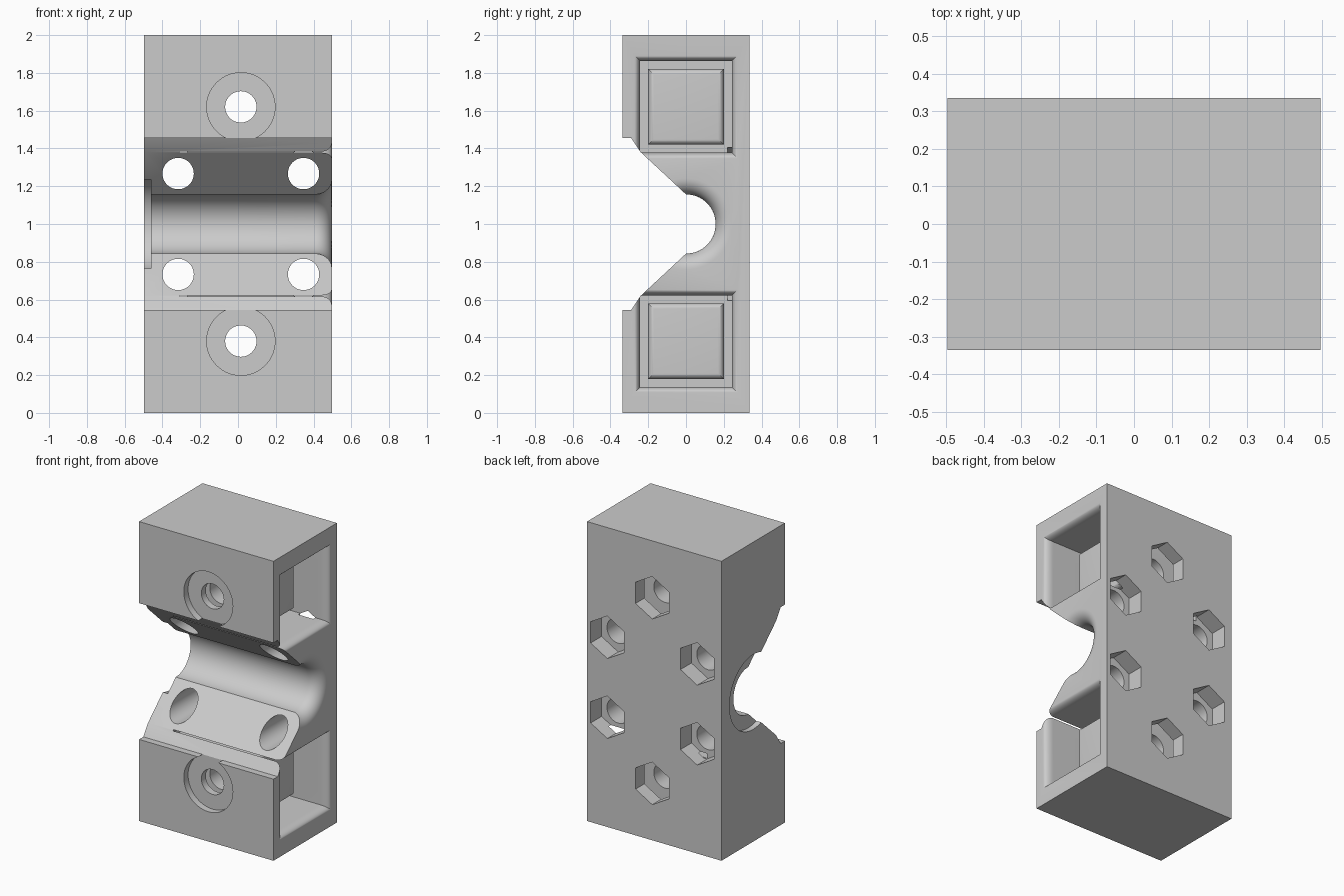
import bpy, bmesh
from math import sin, cos, pi, sqrt

cube = bpy.data.objects.get("Cube")
if cube:
    bpy.data.objects.remove(cube, do_unlink=True)

HALF_X, HALF_Y = 0.4965, 0.335
MID_X = 0.015

grey = bpy.data.materials.new("plain_grey")
grey.use_nodes = True
grey.diffuse_color = (0.6, 0.6, 0.6, 1)
grey.node_tree.nodes["Principled BSDF"].inputs["Base Color"].default_value = (0.6, 0.6, 0.6, 1)


def loft(name, rings):
    """Closed solid through a list of equal-length point rings."""
    bm = bmesh.new()
    loops = [[bm.verts.new(p) for p in ring] for ring in rings]
    n = len(loops[0])
    for a, b in zip(loops, loops[1:]):
        for i in range(n):
            j = (i + 1) % n
            bm.faces.new((a[i], a[j], b[j], b[i]))
    bm.faces.new(loops[0])
    bm.faces.new(loops[-1])
    bmesh.ops.recalc_face_normals(bm, faces=bm.faces)
    mesh = bpy.data.meshes.new(name)
    bm.to_mesh(mesh)
    bm.free()
    mesh.materials.append(grey)
    obj = bpy.data.objects.new(name, mesh)
    bpy.context.collection.objects.link(obj)
    return obj


def turned(name, axis, centre, sections, sides=64, phase=0.0):
    """Solid along x or y from (position, radius) sections."""
    u, z = centre
    rings = []
    for t, r in sections:
        ring = []
        for i in range(sides):
            a = phase + 2 * pi * i / sides
            p, q = u + r * cos(a), z + r * sin(a)
            ring.append((t, p, q) if axis == "x" else (p, t, q))
        rings.append(ring)
    return loft(name, rings)


def flare(radius, out, depth, steps=10):
    """Sections of a rounded mouth opening at the +x face."""
    pts = []
    for i in range(steps + 1):
        a = pi / 2 * i / steps
        pts.append((HALF_X - depth + depth * sin(a), radius + out * (1 - cos(a))))
    return pts + [(HALF_X + 0.05, radius + out)]


def combine(target, tool, operation="DIFFERENCE"):
    mod = target.modifiers.new("combine", "BOOLEAN")
    mod.operation = operation
    mod.solver = "EXACT"
    mod.object = tool
    bpy.context.view_layer.objects.active = target
    bpy.ops.object.modifier_apply(modifier=mod.name)
    bpy.data.objects.remove(tool, do_unlink=True)


# Clamp body: side profile with V mouth and round channel
upper = [(HALF_Y, 2), (-HALF_Y, 2), (-HALF_Y, 1.455), (-0.29, 1.455), (-0.24, 1.38), (0, 1.157)]
arc = [(0.157 * sin(pi * i / 32), 1 + 0.157 * cos(pi * i / 32)) for i in range(1, 32)]
lower = [(y, 2 - z) for y, z in reversed(upper)]
profile = upper + arc + lower
body = loft("clamp_body", [[(x, y, z) for y, z in profile] for x in (-HALF_X, HALF_X)])

# Channel: rounded mouth on one end, round recess on the other
combine(body, turned("channel_mouth", "x", (0, 1), [(0, 0.157)] + flare(0.157, 0.085, 0.085)))
combine(body, turned("end_recess", "x", (0, 1), [(-HALF_X - 0.1, 0.25), (-0.46, 0.25)]))

ROOT2 = sqrt(2)
for z in (1.62, 0.38):
    # Square pocket with rounded lip
    sections = [(-0.31, 0.2425)] + flare(0.2425, 0.03, 0.055)
    combine(body, turned("pocket", "x", (0, z), [(t, r * ROOT2) for t, r in sections], 4, pi / 4))

    # Block inside the pocket, rounded at its free end
    end = [(0.255 + 0.03 * sin(a), 0.17 + 0.03 * cos(a)) for a in [pi / 12 * i for i in range(7)]]
    block = [(-0.35, 0.2)] + end
    combine(body, turned("pocket_block", "x", (0, z), [(t, r * ROOT2) for t, r in block], 4, pi / 4),
            "UNION")

    # Counterbore on the front
    combine(body, turned("counterbore", "y", (MID_X, z), [(-HALF_Y - 0.1, 0.181), (-0.29, 0.181)]))

# Screw holes with hexagonal nut recesses on the back
spots = [(MID_X, 1.62), (MID_X, 0.38)]
spots += [(MID_X + dx, 1 + dz) for dx in (-0.332, 0.332) for dz in (-0.267, 0.267)]
for spot in spots:
    combine(body, turned("screw_hole", "y", spot, [(-0.5, 0.083), (0.5, 0.083)], 48))
    combine(body, turned("nut_recess", "y", spot, [(0.22, 0.142), (0.5, 0.142)], 6, pi / 2))

# Smooth curved areas, keep hard edges
bpy.ops.object.select_all(action="DESELECT")
body.select_set(True)
bpy.context.view_layer.objects.active = body
bpy.ops.object.shade_smooth_by_angle(angle=pi / 6)
